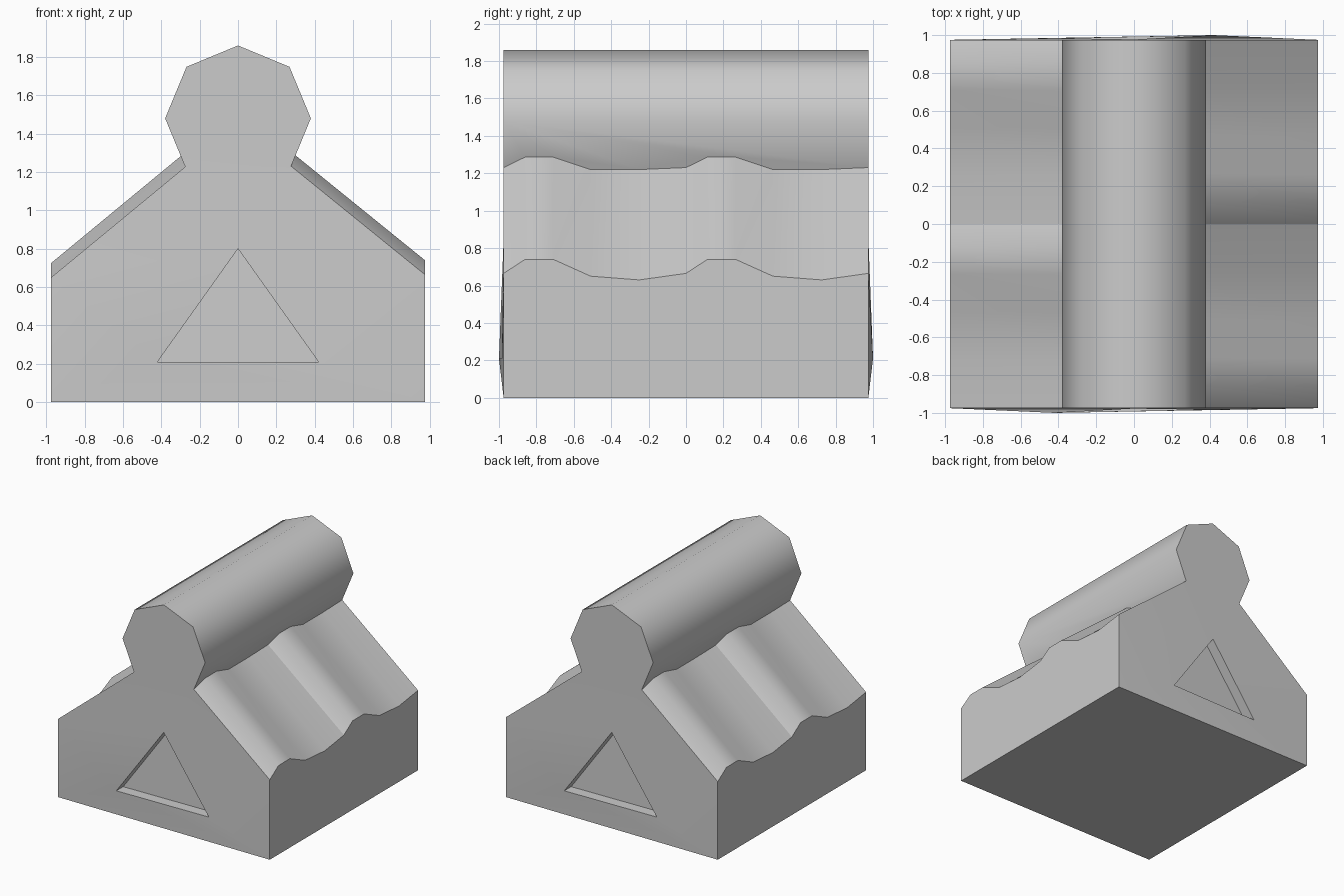
import bpy, bmesh
from math import sin, cos, radians

if "Cube" in bpy.data.objects:
    bpy.data.objects.remove(bpy.data.objects["Cube"])

W = 0.975            # half width of the block
R, CZ = 0.38, 1.48   # octagonal ridge roll
# one wave of the roof surface: (y offset, eave height)
WAVE = [(0, .665), (.115, .74), (.265, .74), (.465, .65), (.725, .63)]

bm = bmesh.new()
face = lambda *vs: bm.faces.new(vs)


def octa(a):
    return R * cos(radians(a)), CZ + R * sin(radians(a))


def roof_side(s, dz, slope, top):
    """Wall, wavy roof slope and ridge roll of one side (s=-1: turned 180 degrees)."""
    prof = [(y0 + y, h + dz) for y0 in (-W, 0) for y, h in WAVE] + [(W, WAVE[0][1] + dz)]
    (nx, nz), (ox, oz) = octa(-45), octa(0)
    k = (ox - nx) / (oz - nz)
    low, up = [], []
    for y, h in prof:
        z = (h + slope * (W - nx + k * nz)) / (1 + slope * k)
        z = max(z, 1.22)
        low.append(bm.verts.new((s * W, s * y, h)))
        up.append(bm.verts.new((s * (nx + k * (z - nz)), s * y, z)))
    base = [bm.verts.new((s * W, s * y, 0)) for y in (-W, W)]
    face(base[0], base[1], *reversed(low))
    for i in range(len(low) - 1):
        face(low[i], low[i + 1], up[i + 1], up[i])
    # roll sides, the lowest one ending on the wavy line
    rows = [[bm.verts.new((s * octa(a)[0], s * y, octa(a)[1])) for y in (-W, W)] for a in (0, 45)]
    rows.append(top if s > 0 else top[::-1])
    face(*up, rows[0][1], rows[0][0])
    for a, b in zip(rows, rows[1:]):
        face(a[0], a[1], b[1], b[0])
    # crease where one wave meets the next
    mid = len(WAVE)
    bm.edges.get((low[mid], up[mid])).smooth = False
    return base, low, up, rows


def end_face(s, right, left):
    """Gable end with a raised triangular recess; right/left seen facing the end."""
    br, lr, ur, rr = right
    bl, ll, ul, rl = left
    BR, SR, NR, BL, SL, NL = br[0], lr[0], ur[0], bl[1], ll[-1], ul[-1]
    tri = [(0, -.977, .80), (-.42, -1.0, .21), (.42, -.984, .21)]
    A, B, C = (bm.verts.new((s * x, s * y, z)) for x, y, z in tri)
    a, b, c = (bm.verts.new((s * x, s * (y + .09), z)) for x, y, z in tri)
    for f in ((BL, BR, B), (BR, C, B), (BR, SR, C), (SR, A, C), (SR, NR, A),
              (NR, NL, A), (NL, SL, A), (SL, B, A), (SL, BL, B),
              (A, B, b, a), (B, C, c, b), (C, A, a, c), (a, b, c)):
        face(*f)
    face(NL, NR, rr[0][0], rr[1][0], rr[2][0], rl[1][1], rl[0][1])


top = [bm.verts.new((0, y, CZ + R)) for y in (-W, W)]
right = roof_side(1, 0, .81, top)
left = roof_side(-1, -.015, .825, top)
end_face(1, right, left)
end_face(-1, left, right)
# underside
face(right[0][0], right[0][1], left[0][0], left[0][1])

bmesh.ops.recalc_face_normals(bm, faces=bm.faces[:])
mesh = bpy.data.meshes.new("roof_block")
bm.to_mesh(mesh)
bm.free()
block = bpy.data.objects.new("roof_block", mesh)
bpy.context.collection.objects.link(block)
bpy.context.view_layer.objects.active = block
block.select_set(True)
bpy.ops.object.shade_smooth_by_angle(angle=radians(46), keep_sharp_edges=True)
